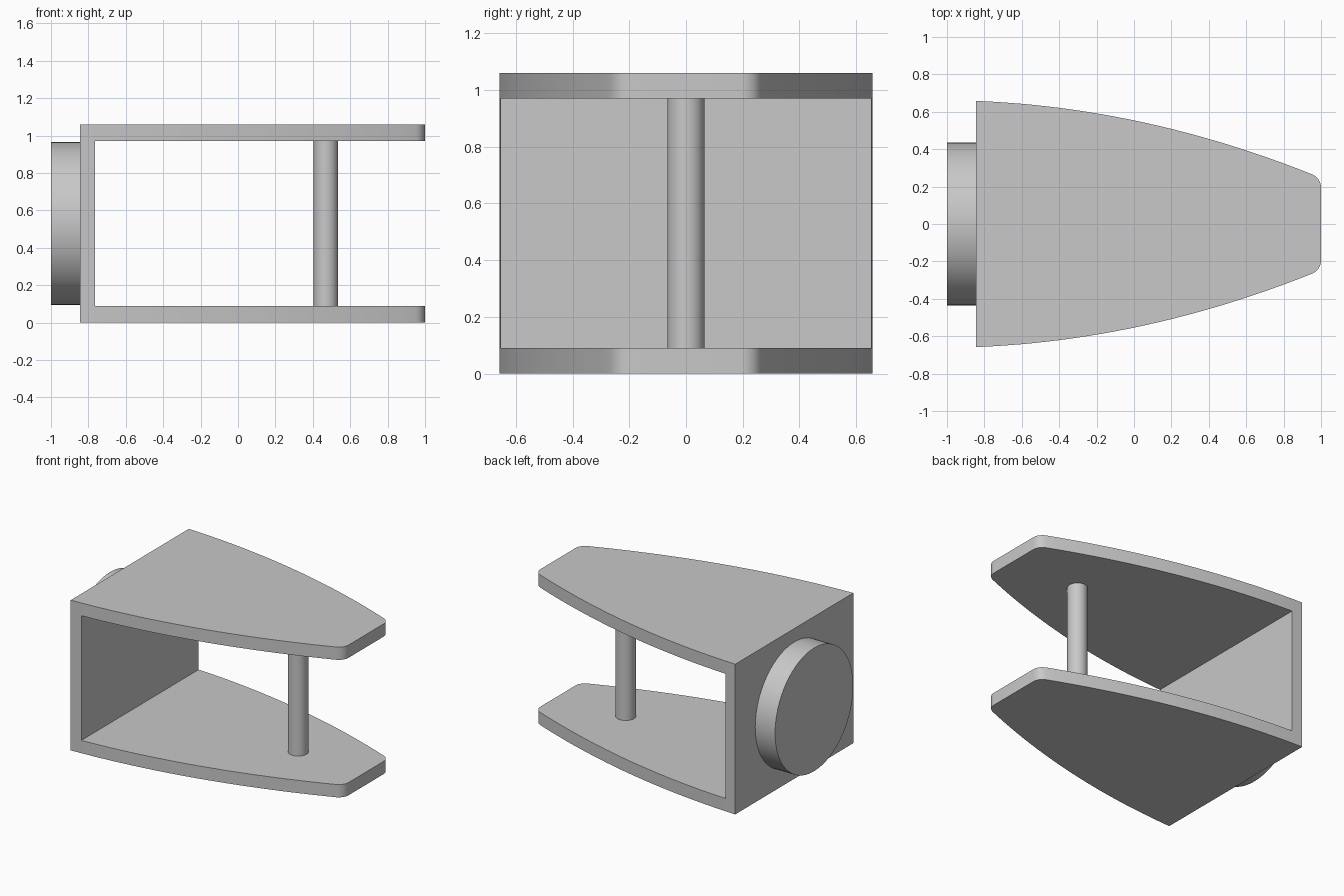
import bpy, bmesh, math
from mathutils import Matrix

cube = bpy.data.objects.get("Cube")
if cube:
    bpy.data.objects.remove(cube, do_unlink=True)

grey = bpy.data.materials.new("light_grey")
grey.use_nodes = True
colour = (0.58, 0.58, 0.58, 1)
grey.diffuse_color = colour
grey.node_tree.nodes["Principled BSDF"].inputs["Base Color"].default_value = colour

BACK, HEIGHT, PLATE = -0.845, 1.06, 0.09


def add_object(name, bm):
    bmesh.ops.recalc_face_normals(bm, faces=bm.faces)
    mesh = bpy.data.meshes.new(name)
    bm.to_mesh(mesh)
    bm.free()
    mesh.materials.append(grey)
    obj = bpy.data.objects.new(name, mesh)
    bpy.context.collection.objects.link(obj)
    return obj


def smooth(obj):
    bpy.ops.object.select_all(action="DESELECT")
    obj.select_set(True)
    bpy.context.view_layer.objects.active = obj
    bpy.ops.object.shade_smooth_by_angle(angle=math.radians(30))


def cylinder(name, radius, length, matrix):
    bm = bmesh.new()
    bmesh.ops.create_cone(bm, cap_ends=True, segments=64, radius1=radius,
                          radius2=radius, depth=length, matrix=matrix)
    obj = add_object(name, bm)
    smooth(obj)
    return obj


# Half outline of the plates: a bowed side, then a rounded nose corner
half = []
for i in range(25):
    t = 1.798 * i / 24
    half.append((BACK + t, 0.658 - 0.0386 * t - 0.1 * t * t))
for i in range(1, 9):
    a = math.radians(67 * (1 - i / 8))
    half.append((0.925 + 0.075 * math.cos(a), 0.195 + 0.075 * math.sin(a)))
outline = half + [(x, -y) for x, y in reversed(half)]

# Bracket: extruded outline with the middle cut away, leaving plates and wall
bm = bmesh.new()
base = bm.faces.new([bm.verts.new((x, y, 0)) for x, y in outline])
top = bmesh.ops.extrude_face_region(bm, geom=[base])["geom"]
bmesh.ops.translate(bm, vec=(0, 0, HEIGHT),
                    verts=[v for v in top if isinstance(v, bmesh.types.BMVert)])
bracket = add_object("bracket", bm)

bm = bmesh.new()
bmesh.ops.create_cube(bm, size=1, matrix=Matrix.Translation((0.235, 0, HEIGHT / 2))
                      @ Matrix.Diagonal((2, 2, HEIGHT - 2 * PLATE, 1)))
cutter = add_object("opening_cutter", bm)
cutter.hide_render = True

cut = bracket.modifiers.new("opening", "BOOLEAN")
cut.operation = "DIFFERENCE"
cut.solver = "EXACT"
cut.object = cutter
bpy.context.view_layer.objects.active = bracket
bpy.ops.object.modifier_apply(modifier=cut.name)
bpy.data.objects.remove(cutter, do_unlink=True)
smooth(bracket)

# Cross pin between the plates
cylinder("cross_pin", 0.065, HEIGHT - 2 * PLATE,
         Matrix.Translation((0.47, 0, HEIGHT / 2)))

# Round boss on the back wall
cylinder("rear_boss", 0.435, 1 + BACK,
         Matrix.Translation(((BACK - 1) / 2, 0, HEIGHT / 2))
         @ Matrix.Rotation(math.pi / 2, 4, "Y"))
